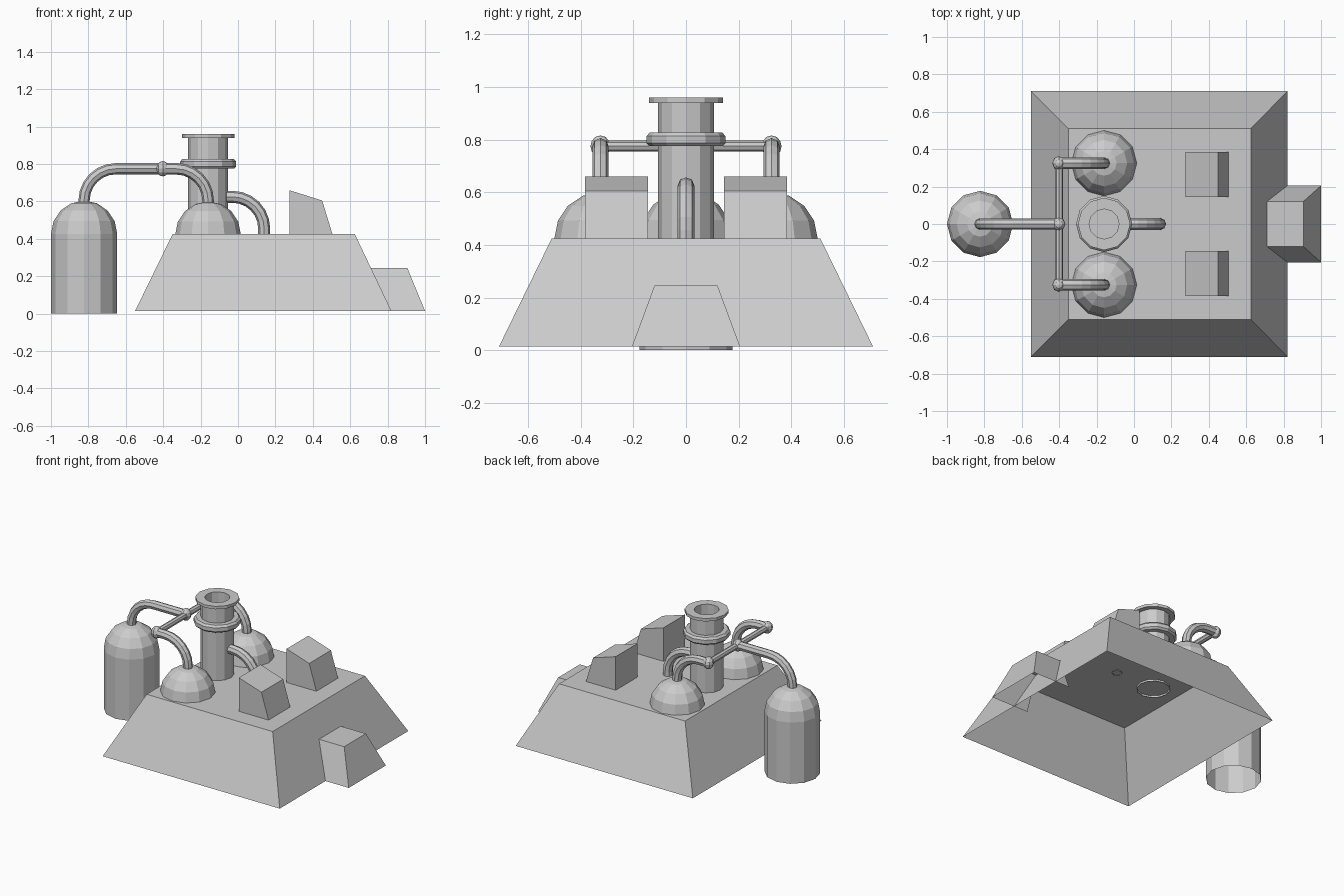
import bpy, bmesh, math
from mathutils import Vector

if "Cube" in bpy.data.objects:
    bpy.data.objects.remove(bpy.data.objects["Cube"])


def make(name, verts, faces):
    me = bpy.data.meshes.new(name)
    me.from_pydata(verts, [], faces)
    bm = bmesh.new()
    bm.from_mesh(me)
    bmesh.ops.remove_doubles(bm, verts=bm.verts, dist=1e-5)
    bmesh.ops.recalc_face_normals(bm, faces=bm.faces)
    bm.to_mesh(me)
    bm.free()
    ob = bpy.data.objects.new(name, me)
    bpy.context.collection.objects.link(ob)
    return ob


def lathe(name, profile, x, y, n=12):
    """Spin an (r, z) profile about the vertical through x, y."""
    verts = [(x + r * math.cos(2 * math.pi * i / n), y + r * math.sin(2 * math.pi * i / n), z)
             for r, z in profile for i in range(n)]
    faces = [(k * n + i, k * n + (i + 1) % n, (k + 1) * n + (i + 1) % n, (k + 1) * n + i)
             for k in range(len(profile) - 1) for i in range(n)]
    return make(name, verts, faces)


def dome(r, z, steps=4):
    return [(r * math.cos(a), z + r * math.sin(a))
            for a in (math.pi / 2 * i / steps for i in range(steps + 1))]


def frustum(name, bottom, top, z0, z1, sides):
    """Open-bottomed tapered box; bottom and top are (x0, x1, half_y)."""
    verts = [(x, y, z) for (a, b, h), z in ((bottom, z0), (top, z1))
             for x, y in ((a, -h), (b, -h), (b, h), (a, h))]
    walls = [(i, (i + 1) % 4, (i + 1) % 4 + 4, i + 4) for i in sides]
    return make(name, verts, walls + [(4, 5, 6, 7)])


def pipe(name, points, r):
    """Eight-sided tube along a path."""
    cu = bpy.data.curves.new(name, 'CURVE')
    cu.dimensions = '3D'
    cu.bevel_depth = r
    cu.bevel_resolution = 2
    sp = cu.splines.new('POLY')
    sp.points.add(len(points) - 1)
    for p, co in zip(sp.points, points):
        p.co = (*co, 1)
    sp.use_smooth = False
    ob = bpy.data.objects.new(name, cu)
    bpy.context.collection.objects.link(ob)
    bpy.ops.object.select_all(action='DESELECT')
    ob.select_set(True)
    bpy.context.view_layer.objects.active = ob
    bpy.ops.object.convert(target='MESH')
    return ob


def elbow(x_start, x_end, y, z_top, z_end, r=0.17, steps=6):
    """Horizontal run from x_start, bending down at x_end to z_end."""
    d = 1 if x_end > x_start else -1
    cx, cz = x_end - d * r, z_top - r
    arc = [(cx + d * r * math.sin(a), y, cz + r * math.cos(a))
           for a in (math.pi / 2 * i / steps for i in range(steps + 1))]
    return [(x_start, y, z_top)] + arc + [(x_end, y, z_end)]


# Sloped base building and entrance porch
frustum("base", (-0.55, 0.82, 0.71), (-0.35, 0.625, 0.51), 0.015, 0.425, range(4))
frustum("porch", (0.71, 1.0, 0.205), (0.71, 0.905, 0.12), 0.015, 0.245, (0, 1, 2))

# Free-standing storage tank, open underneath
lathe("storage_tank", [(0.177, 0)] + dome(0.177, 0.427), -0.823, 0)

# Chimney with lip and collar
SX = -0.16
lathe("chimney", [(0.106, 0.412), (0.106, 0.94), (0.14, 0.94), (0.14, 0.96),
                  (0.08, 0.96), (0.08, 0.426)], SX, 0)
lathe("chimney_collar", [(0.1, 0.775), (0.138, 0.775), (0.15, 0.787), (0.15, 0.813),
                         (0.138, 0.827), (0.1, 0.827)], SX, 0)

# Pipes: chimney outlet, tank feed and cross connection
pipe("chimney_pipe", elbow(SX + 0.08, 0.14, 0, 0.625, 0.42), 0.032)
pipe("tank_pipe", elbow(-0.4, -0.823, 0, 0.775, 0.58), 0.03)
pipe("cross_pipe", [(-0.4, -0.325, 0.775), (-0.4, 0.325, 0.775)], 0.021)


def joint(name, y):
    bpy.ops.mesh.primitive_uv_sphere_add(segments=8, ring_count=6, radius=1,
                                         location=(-0.402, y, 0.775))
    ob = bpy.context.object
    ob.name = name
    ob.scale = (0.035, 0.038, 0.041)


joint("joint_middle", 0)

# Mirrored parts: domes, their pipes, joints and roof blocks
for side, s in (("front", -1), ("back", 1)):
    y = s * 0.325
    lathe("dome_" + side, dome(0.175, 0.425), SX, y)
    pipe("dome_pipe_" + side, elbow(-0.4, SX, y, 0.775, 0.58), 0.031)
    joint("joint_" + side, y)
    prof = [(0.275, 0.425), (0.505, 0.425), (0.45, 0.605), (0.275, 0.66)]
    verts = [(x, s * 0.264 + o, z) for o in (-0.12, 0.12) for x, z in prof]
    make("roof_block_" + side, verts,
         [(0, 1, 2, 3), (4, 5, 6, 7)] + [(i, (i + 1) % 4, (i + 1) % 4 + 4, i + 4) for i in range(4)])
